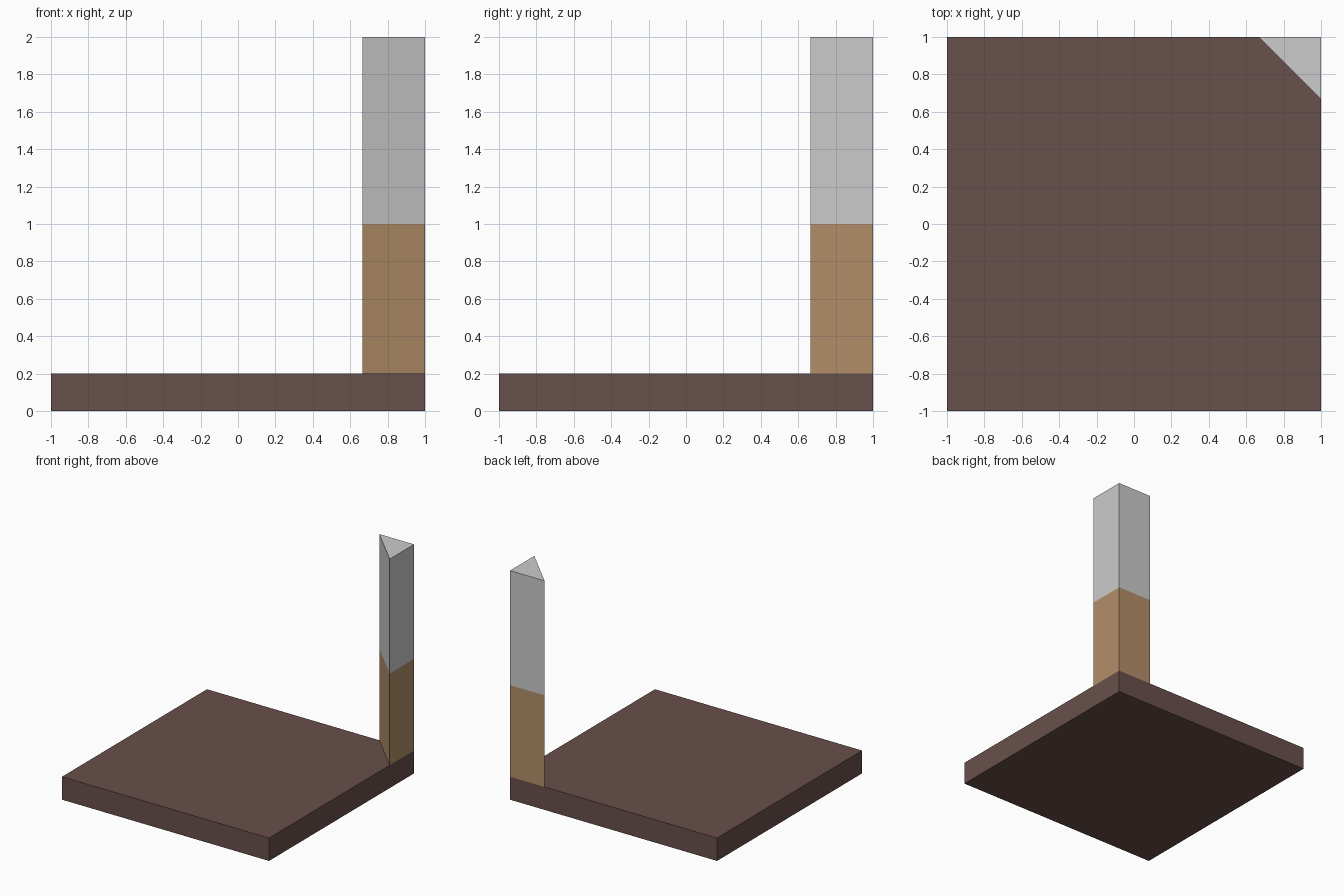
import bpy
import bmesh

if "Cube" in bpy.data.objects:
    bpy.data.objects.remove(bpy.data.objects["Cube"])


def material(name, rgb):
    mat = bpy.data.materials.new(name)
    mat.diffuse_color = (*rgb, 1.0)
    mat.use_nodes = True
    mat.node_tree.nodes["Principled BSDF"].inputs["Base Color"].default_value = mat.diffuse_color
    return mat


def prism(name, outline, z0, z1, mat=None):
    """Extrude a counter-clockwise XY outline from z0 up to z1."""
    bm = bmesh.new()
    bottom = bm.faces.new([bm.verts.new((x, y, z0)) for x, y in outline])
    top = bmesh.ops.extrude_face_region(bm, geom=[bottom], use_keep_orig=True)
    verts = [v for v in top["geom"] if isinstance(v, bmesh.types.BMVert)]
    bmesh.ops.translate(bm, verts=verts, vec=(0, 0, z1 - z0))
    bmesh.ops.recalc_face_normals(bm, faces=bm.faces)
    mesh = bpy.data.meshes.new(name)
    bm.to_mesh(mesh)
    bm.free()
    if mat:
        mesh.materials.append(mat)
    obj = bpy.data.objects.new(name, mesh)
    bpy.context.collection.objects.link(obj)
    return obj


dark_brown = material("dark_brown", (0.138, 0.079, 0.072))
tan_brown = material("tan_brown", (0.45, 0.275, 0.141))

BASE_TOP = 0.2
CORNER = 1 - 0.335
square = [(-1, -1), (1, -1), (1, 1), (-1, 1)]
triangle = [(1, CORNER), (1, 1), (CORNER, 1)]

# Square floor slab
prism("base_slab", square, 0, BASE_TOP, dark_brown)

# Triangular corner post: tan lower half, grey upper half
prism("lower_post", triangle, BASE_TOP, 1, tan_brown)
prism("upper_post", triangle, 1, 2)
